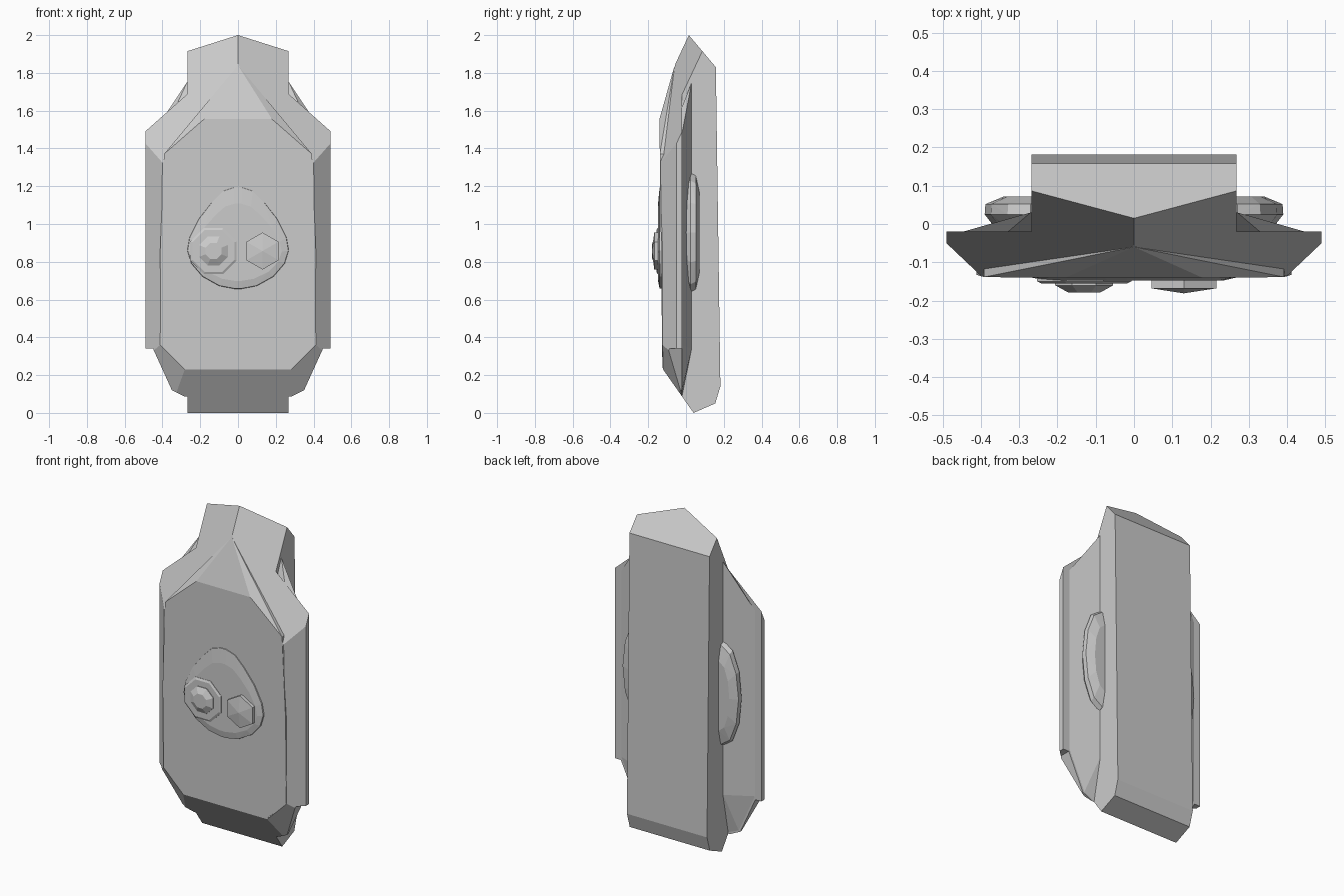
import bpy, bmesh, math
from mathutils import Vector

if "Cube" in bpy.data.objects:
    bpy.data.objects.remove(bpy.data.objects["Cube"])


def finish(name, bm):
    bmesh.ops.recalc_face_normals(bm, faces=bm.faces)
    me = bpy.data.meshes.new(name)
    bm.to_mesh(me)
    bm.free()
    ob = bpy.data.objects.new(name, me)
    bpy.context.collection.objects.link(ob)
    return ob


def hull(name, pts):
    bm = bmesh.new()
    for p in pts:
        bm.verts.new(p)
    r = bmesh.ops.convex_hull(bm, input=bm.verts)
    loose = {g for g in r["geom_interior"] + r["geom_unused"]
             if isinstance(g, bmesh.types.BMVert) and g.is_valid}
    bmesh.ops.delete(bm, geom=list(loose), context='VERTS')
    bmesh.ops.dissolve_limit(bm, angle_limit=0.01, verts=bm.verts, edges=bm.edges)
    return finish(name, bm)


def prism(pts, offset):
    bm = bmesh.new()
    f = bm.faces.new([bm.verts.new(p) for p in pts])
    r = bmesh.ops.extrude_face_region(bm, geom=[f])
    bmesh.ops.translate(bm, vec=offset,
                        verts=[v for v in r["geom"] if isinstance(v, bmesh.types.BMVert)])
    bmesh.ops.recalc_face_normals(bm, faces=bm.faces)
    return bm


def cut(bm, a, b, c):
    # slice off everything beyond the plane through three points
    a, b, c = Vector(a), Vector(b), Vector(c)
    n = (b - a).cross(c - a).normalized()
    if n.dot(Vector((0, 0, 1)) - a) > 0:
        n = -n
    bmesh.ops.bisect_plane(bm, geom=bm.verts[:] + bm.edges[:] + bm.faces[:],
                           plane_co=a, plane_no=n, clear_outer=True)
    bmesh.ops.holes_fill(bm, edges=[e for e in bm.edges if e.is_boundary], sides=0)


def mirror(half):
    return half + [(-x, *r) for x, *r in reversed(half)]


def shared_cuts(bm):
    # sloped foot, two hood planes and the hood's central triangle
    cut(bm, (0, .04, 0), (1, .04, 0), (0, -.125, .235))
    for s in (1, -1):
        cut(bm, (0, .015, 2), (0, -.06, 1.84), (s * .27, .085, 1.91))
    cut(bm, (.18, -.137, 1.555), (-.18, -.137, 1.555), (0, -.058, 1.84))


def front_y(z):
    return -.125 - (z - .235) * .012


# back block
profile = [(.04, 0), (.155, .05), (.182, .14), (.158, 1.83), (.015, 2.0),
           (-.118, 2.0), (-.118, 0)]
bm = prism([(-.268, y, z) for y, z in profile], (.536, 0, 0))
shared_cuts(bm)
finish("back_block", bm)

# front shell
outline = mirror([(.268, .08), (.35, .12), (.45, .34), (.49, .34), (.49, 1.5),
                  (.33, 1.66), (.268, 1.76)])
bm = prism([(x, -.2, z) for x, z in outline], (0, .18, 0))
shared_cuts(bm)
cut(bm, (0, -.122, .235), (1, -.122, .235), (0, front_y(1.55) + .003, 1.55))
for s in (1, -1):
    cut(bm, (s * .49, -.05, 0), (s * .49, -.05, 1), (s * .395, -.14, 0))
    cut(bm, (s * .28, -.125, .235), (s * .41, -.125, .36), (s * .35, -.03, .12))
finish("front_shell", bm)

# raised front panel
panel = mirror([(.28, .237), (.41, .36), (.412, .86), (.392, 1.37), (.18, 1.555)])
hull("front_panel", [(x, y, z) for x, z in panel for y in (front_y(z), -.08)]
     + [(0, -.06, 1.84)])

# tapered core behind the shell
core = mirror([(.27, .03, .34), (.27, .03, 1.75), (.45, -.021, .36), (.45, -.021, 1.48),
               (.34, -.021, .12), (.268, -.021, .09), (.33, -.021, 1.62)])
hull("wing_core", core)

# faceted oval pods behind the wings
rings = [(-.02, .085, .25), (.025, .12, .315), (.052, .118, .30), (.072, .07, .21)]
for s, side in ((1, "right"), (-1, "left")):
    hull("pod_" + side,
         [(s * .27 + rx * math.cos(a), y, .955 + rz * math.sin(a))
          for y, rx, rz in rings
          for a in [math.tau * i / 12 for i in range(12)]])

# egg-shaped mount on the front
egg = mirror([(0.02, .655), (.1, .67), (.19, .72), (.25, .79), (.272, .86), (.26, .93),
              (.21, 1.03), (.14, 1.12), (.08, 1.18), (.02, 1.2)])
hull("egg_mount", [(x, -.12, z) for x, z in egg]
     + [(x * .98, -.14, .86 + (z - .86) * .98) for x, z in egg]
     + [(x * .85, -.148, .83 + (z - .83) * .75) for x, z in egg])


def stud(name, x, sides, levels):
    hull(name, [(x + r * math.sin(a), y, .857 + r * math.cos(a))
                for y, r in levels
                for a in [math.tau * (i + (.5 if sides == 8 else 0)) / sides
                          for i in range(sides)]])


# octagonal and hexagonal studs
stud("octagon_base", -.13, 8, [(-.13, .133), (-.15, .133), (-.156, .12)])
stud("octagon_knob", -.13, 8, [(-.15, .082), (-.16, .082), (-.179, .045)])
stud("hexagon_stud", .13, 6, [(-.13, .098), (-.168, .098), (-.181, .001)])
